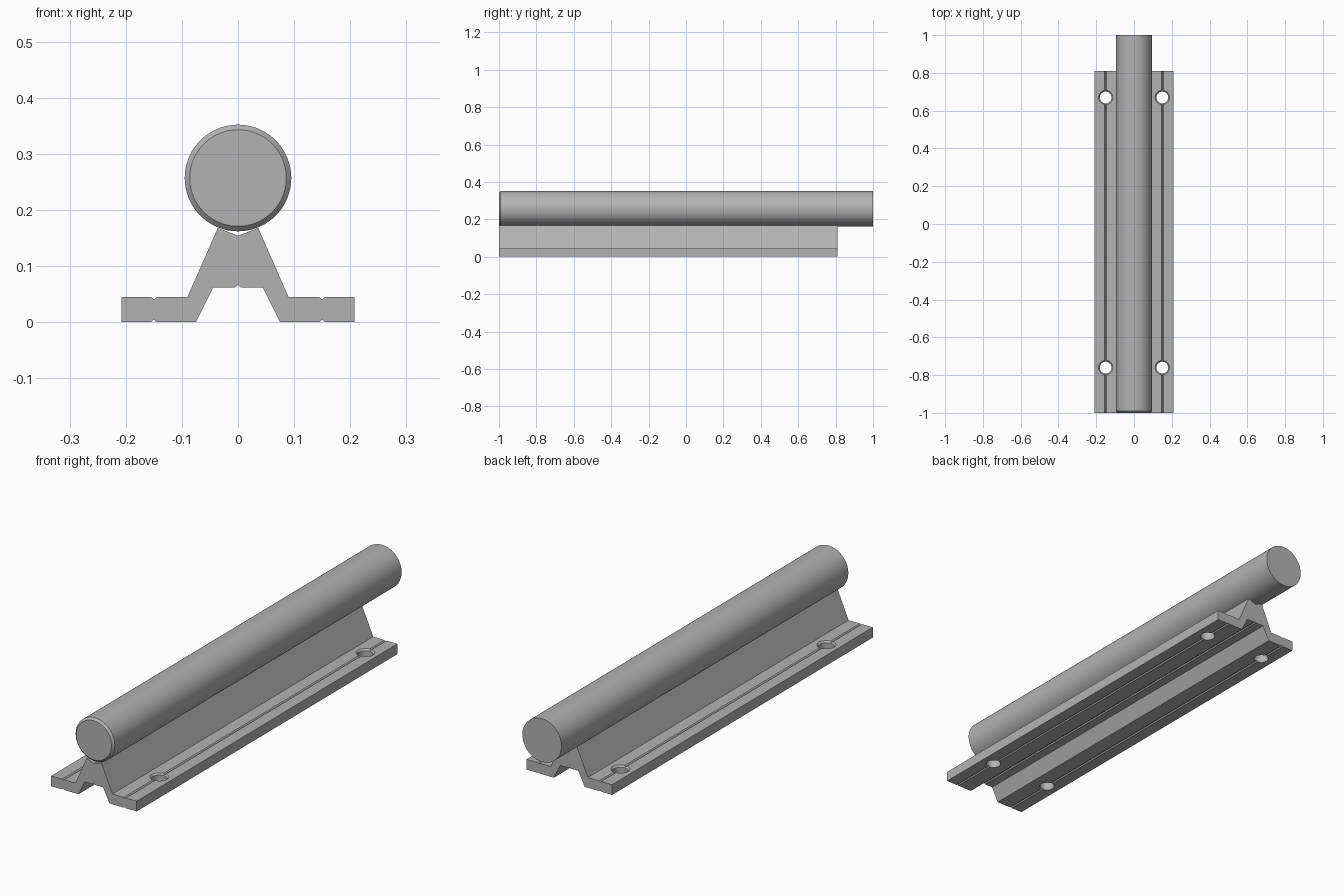
import bpy, bmesh, math

if "Cube" in bpy.data.objects:
    bpy.data.objects.remove(bpy.data.objects["Cube"])

grey = bpy.data.materials.new("metal grey")
grey.diffuse_color = (0.45, 0.45, 0.45, 1)
grey.use_nodes = True
grey.node_tree.nodes["Principled BSDF"].inputs["Base Color"].default_value = grey.diffuse_color


def make_object(name, bm):
    bmesh.ops.recalc_face_normals(bm, faces=bm.faces)
    mesh = bpy.data.meshes.new(name)
    bm.to_mesh(mesh)
    bm.free()
    mesh.materials.append(grey)
    obj = bpy.data.objects.new(name, mesh)
    bpy.context.collection.objects.link(obj)
    return obj


def stack(name, rings, place, sides):
    """Solid of revolution from (radius, height) rings; place maps to world."""
    bm = bmesh.new()
    loops = []
    for r, h in rings:
        angles = [2 * math.pi * i / sides for i in range(sides)]
        loops.append([bm.verts.new(place(r * math.cos(a), r * math.sin(a), h)) for a in angles])
    for a, b in zip(loops, loops[1:]):
        for i in range(sides):
            j = (i + 1) % sides
            bm.faces.new((a[i], a[j], b[j], b[i]))
    bm.faces.new(loops[0])
    bm.faces.new(loops[-1])
    return make_object(name, bm)


def smooth(obj):
    bpy.ops.object.select_all(action='DESELECT')
    obj.select_set(True)
    bpy.context.view_layer.objects.active = obj
    bpy.ops.object.shade_smooth_by_angle(angle=math.radians(25))


# Round shaft, chamfered at the front end only
shaft = stack("shaft", [(0.086, -1), (0.095, -0.991), (0.095, 1)],
              lambda u, v, h: (u, h, 0.257 + v), 96)
smooth(shaft)

# Support rail: half profile from top centre to bottom centre, mirrored
half = [(0, 0.154), (0.036, 0.168), (0.09, 0.045), (0.145, 0.045), (0.15, 0.04),
        (0.155, 0.045), (0.208, 0.045), (0.208, 0), (0.155, 0), (0.15, 0.005),
        (0.145, 0), (0.075, 0), (0.044, 0.062), (0.005, 0.062), (0, 0.067)]
profile = half + [(-x, z) for x, z in half[-2:0:-1]]
bm = bmesh.new()
front = bm.faces.new([bm.verts.new((x, -1, z)) for x, z in profile])
ext = bmesh.ops.extrude_face_region(bm, geom=[front], use_keep_orig=True)
moved = [g for g in ext["geom"] if isinstance(g, bmesh.types.BMVert)]
bmesh.ops.translate(bm, vec=(0, 1.81, 0), verts=moved)
rail = make_object("support_rail", bm)

# Countersunk mounting holes
for x in (-0.15, 0.15):
    for y in (-0.76, 0.67):
        cutter = stack("hole_cutter",
                       [(0.031, -0.02), (0.031, 0.038), (0.038, 0.045), (0.038, 0.06)],
                       lambda u, v, h: (x + u, y + v, h), 48)
        cutter.hide_render = True
        mod = rail.modifiers.new("hole", 'BOOLEAN')
        mod.object = cutter
        mod.solver = 'EXACT'
        bpy.context.view_layer.objects.active = rail
        bpy.ops.object.modifier_apply(modifier=mod.name)
        bpy.data.objects.remove(cutter)
smooth(rail)
